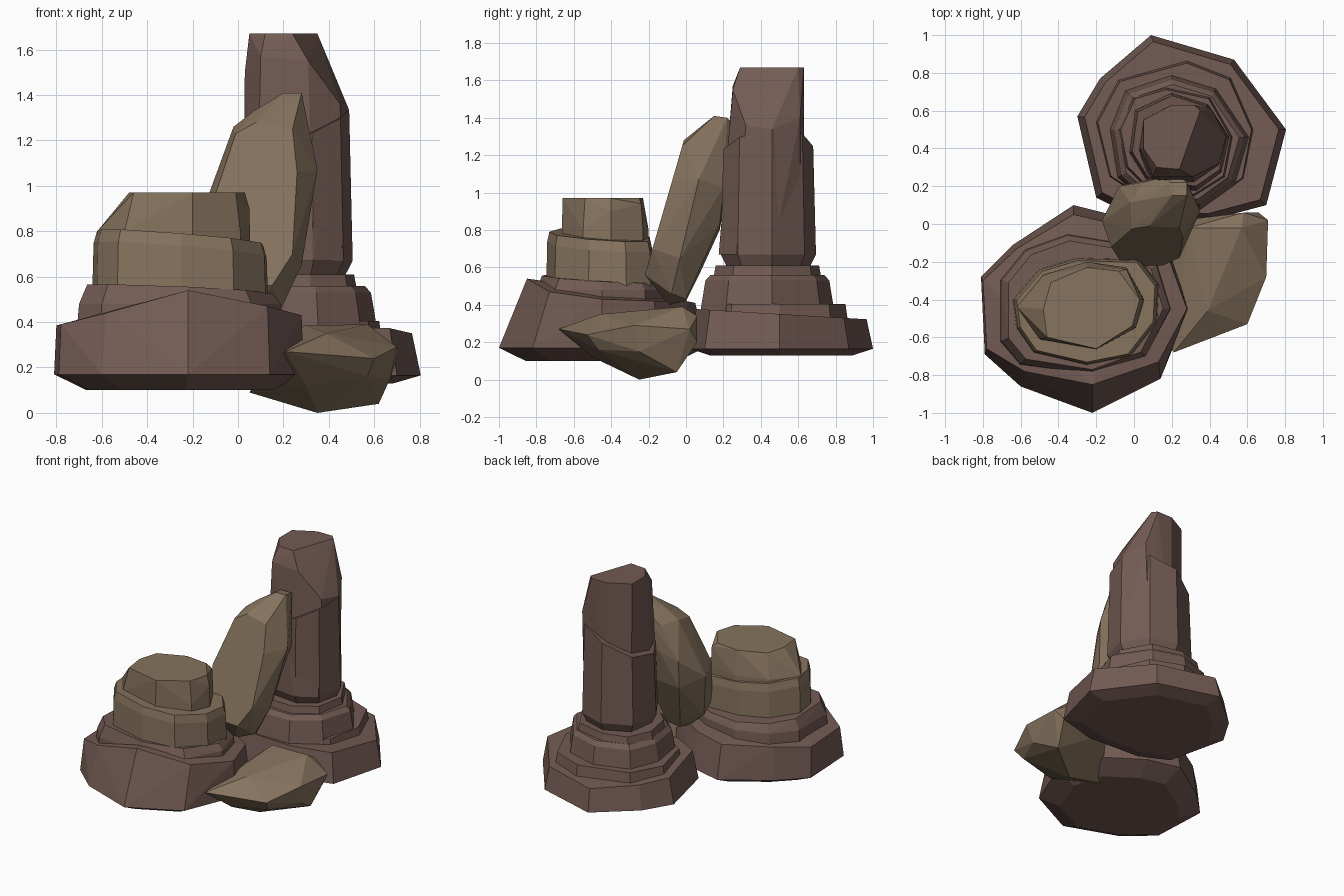
import bpy, bmesh, math


def material(name, rgb):
    m = bpy.data.materials.new(name)
    m.diffuse_color = (*rgb, 1)
    return m


RED = material("red_stone", (0.170, 0.103, 0.088))
TAN = material("tan_stone", (0.240, 0.174, 0.112))


def rock(name, points, mat):
    """Flat-faced stone: convex hull of its corner points."""
    bm = bmesh.new()
    for p in points:
        bm.verts.new(p)
    res = bmesh.ops.convex_hull(bm, input=bm.verts[:])
    junk = {g for g in res["geom_interior"] + res["geom_unused"]
            if isinstance(g, bmesh.types.BMVert)}
    bmesh.ops.delete(bm, geom=list(junk), context='VERTS')
    bmesh.ops.dissolve_limit(bm, angle_limit=math.radians(3),
                             verts=bm.verts[:], edges=bm.edges[:])
    bmesh.ops.recalc_face_normals(bm, faces=bm.faces[:])
    me = bpy.data.meshes.new(name)
    bm.to_mesh(me)
    bm.free()
    me.materials.append(mat)
    ob = bpy.data.objects.new(name, me)
    bpy.context.collection.objects.link(ob)


def rings(outline, levels):
    """Stack scaled copies of an outline; level = (z, scale, slope_x, slope_y)."""
    cx = (min(p[0] for p in outline) + max(p[0] for p in outline)) / 2
    cy = (min(p[1] for p in outline) + max(p[1] for p in outline)) / 2
    pts = []
    for z, s, tx, ty in levels:
        for x, y in outline:
            dx, dy = (x - cx) * s, (y - cy) * s
            pts.append((cx + dx, cy + dy, z + tx * dx + ty * dy))
    return pts


def tier(name, outline, levels, mat):
    rock(name, rings(outline, levels), mat)


# Back pillar: stepped base
tier("pillar_base",
     [(.09, 1), (.53, .87), (.805, .50), (.70, .10), (.40, .02), (0, .04),
      (-.20, .14), (-.30, .57), (-.18, .77)],
     [(.13, .78, 0, 0), (.165, 1, 0, 0), (.35, .93, 0, -.06)], RED)
tier("pillar_step_low",
     [(.28, .86), (.51, .77), (.63, .50), (.58, .24), (.40, .11), (.10, .10),
      (-.13, .25), (-.20, .54), (-.08, .76)],
     [(.30, 1.02, 0, 0), (.405, .98, 0, 0)], RED)
tier("pillar_step_middle",
     [(.20, .78), (.43, .71), (.60, .46), (.53, .22), (.35, .09), (.10, .09),
      (-.08, .25), (-.12, .50), (-.04, .70)],
     [(.36, 1.04, 0, 0), (.53, .96, 0, 0), (.56, .88, 0, 0)], RED)
tier("pillar_step_high",
     [(.17, .72), (.40, .67), (.52, .46), (.48, .25), (.32, .15), (.10, .16),
      (-.04, .30), (-.08, .50), (0, .67)],
     [(.50, 1.04, 0, 0), (.61, .97, 0, 0)], RED)

# Back pillar: shaft ending in a slanted ledge at the back
tier("pillar_shaft",
     [(-.02, .38), (.08, .22), (.33, .19), (.46, .28), (.50, .46),
      (.39, .63), (.20, .69), (.01, .60)],
     [(.58, .84, 0, 0), (.67, 1.02, 0, 0), (1.23, .96, .42, .14)], RED)
# Back pillar: continuous front, with a broken slope on the right of the top
rock("pillar_top",
     [(.02, .38, .67), (.08, .21, .67), (.33, .175, .67), (.46, .27, .67),
      (.50, .46, .67), (.38, .61, .67), (.20, .63, .67), (.05, .56, .67),
      (.03, .40, 1.5), (.10, .25, 1.57), (.31, .25, 1.55), (.45, .32, 1.36),
      (.487, .46, 1.34), (.41, .61, 1.40)] +
     [(x, y, 1.67) for x, y in
      [(.05, .40), (.12, .30), (.24, .29), (.35, .60), (.32, .63), (.20, .63),
       (.05, .55)]], RED)

# Front mound: red base
rock("mound_base",
     rings([(-.32, .10), (-.64, -.11), (-.81, -.28), (-.79, -.69),
            (-.60, -.86), (-.22, -1), (.14, -.82), (.29, -.45), (.20, -.15),
            (-.08, .04)], [(.10, .74, 0, 0), (.17, 1, 0, 0)]) +
     [(-.80, -.30, .385), (-.78, -.66, .39), (-.58, -.78, .44),
      (-.22, -.85, .54), (.13, -.73, .47), (.28, -.45, .43),
      (.18, -.17, .42), (-.10, .0, .42), (-.32, .05, .41), (-.62, -.13, .40)],
     RED)
tier("mound_step",
     [(-.35, -.06), (-.57, -.14), (-.70, -.30), (-.70, -.62), (-.60, -.74),
      (-.22, -.80), (.06, -.70), (.19, -.45), (.12, -.22), (-.10, -.10)],
     [(.38, 1.02, 0, 0), (.48, 1, 0, 0), (.54, .92, -.04, -.05)], RED)

# Front mound: tan upper tiers
tier("mound_block",
     [(-.30, -.18), (-.50, -.24), (-.64, -.40), (-.62, -.55), (-.53, -.68),
      (-.25, -.745), (-.02, -.70), (.12, -.52), (.13, -.32), (.03, -.19)],
     [(.46, 1.01, 0, 0), (.72, .99, -.08, -.06), (.775, .95, -.08, -.06)], TAN)
rock("mound_cap",
     rings([(-.62, -.44), (-.48, -.27), (-.25, -.20), (-.04, -.23), (.055, -.40),
            (.01, -.55), (-.20, -.665), (-.50, -.61)],
           [(.70, 1, 0, 0), (.80, 1, 0, 0)]) +
     [(.05, -.40, .90), (-.04, -.24, .94)] +
     [(x, y, .97) for x, y in
      [(-.48, -.45), (-.44, -.31), (-.25, -.23), (-.08, -.25), (.03, -.40),
       (-.01, -.54), (-.20, -.66), (-.46, -.60)]], TAN)

# Slab leaning back against the pillar: front face, rim and bulging back
front_face = [(-.01, 1.23), (.08, 1.28), (.24, 1.25), (.26, 1.06), (.24, .70),
              (.15, .56), (-.06, .57), (-.12, .90)]
rim = [(-.02, 1.26), (.07, 1.33), (.20, 1.41), (.28, 1.41), (.35, 1.07),
       (.28, .65), (.19, .46), (.04, .40), (-.10, .52), (-.17, .85)]
rock("leaning_slab",
     [(x, -.02 - (1.25 - z) * .29, z) for x, z in front_face] +
     [(x, .15 - (1.41 - z) * .24, z) for x, z in rim] +
     [(.19, .22, 1.40), (.28, .22, 1.40), (.05, .22, 1.24), (.19, .26, 1.36),
      (.26, .24, 1.37), (-.08, .20, 1.0), (.29, .20, 1.03), (.05, .23, 1.05),
      (.19, .23, 1.05), (-.07, .18, .80), (.22, .18, .83), (.0, .07, .56),
      (.15, .07, .58), (.05, .0, .42), (.15, .0, .43)], TAN)

# Small boulder at the front right
rock("boulder",
     [(.57, -.02, .39), (.29, -.02, .385), (.39, -.46, .35), (.58, .06, .34),
      (.71, .02, .27), (.70, -.28, .29), (.60, -.53, .24), (.21, -.68, .27),
      (.18, -.30, .28), (.25, .02, .25), (.66, .06, .20), (.62, -.05, .04),
      (.35, -.25, 0), (.05, -.30, .09), (.30, -.50, .12), (.57, -.47, .16),
      (.67, -.25, .15)], TAN)
